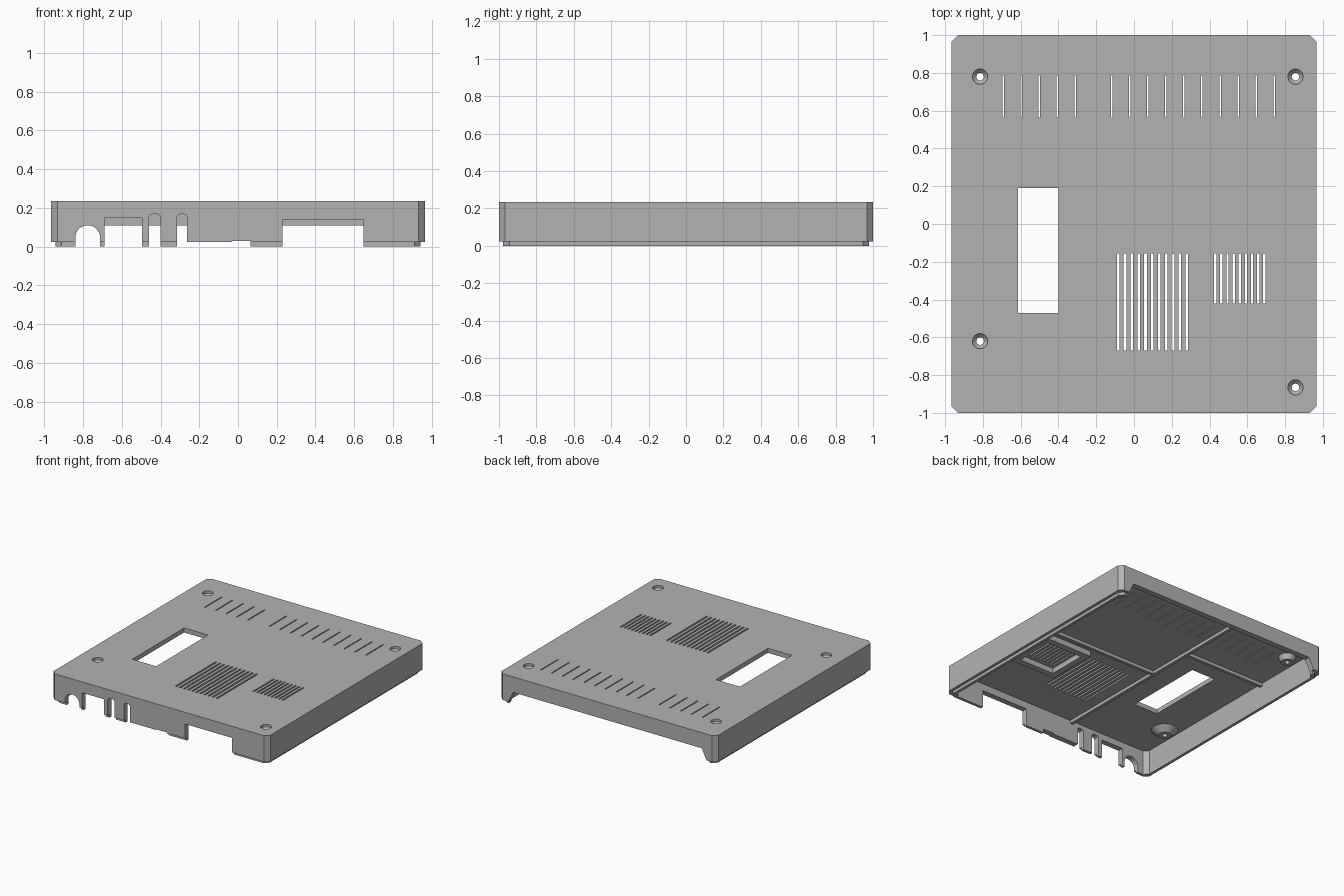
import bpy, bmesh, math

if "Cube" in bpy.data.objects:
    bpy.data.objects.remove(bpy.data.objects["Cube"])

grey = bpy.data.materials.new("plain grey")
grey.use_nodes = True
colour = (0.45, 0.45, 0.45, 1)
grey.diffuse_color = colour
grey.node_tree.nodes["Principled BSDF"].inputs["Base Color"].default_value = colour

HX, HY, TOP, LIP, WALL, CEIL = 0.965, 1.0, 0.235, 0.024, 0.045, 0.198


def finish(name, bm):
    bmesh.ops.recalc_face_normals(bm, faces=bm.faces)
    mesh = bpy.data.meshes.new(name)
    bm.to_mesh(mesh)
    bm.free()
    mesh.materials.append(grey)
    obj = bpy.data.objects.new(name, mesh)
    bpy.context.collection.objects.link(obj)
    return obj


def loft(bm, rings):
    loops = [[bm.verts.new(p) for p in ring] for ring in rings]
    n = len(loops[0])
    for a, b in zip(loops, loops[1:]):
        for i in range(n):
            j = (i + 1) % n
            bm.faces.new((a[i], a[j], b[j], b[i]))
    bm.faces.new(loops[0][::-1])
    bm.faces.new(loops[-1])


def outline(inset, z, c=0.033):
    """Rectangle with chamfered corners."""
    x, y = HX - inset, HY - inset
    return [(px, py, z) for px, py in (
        (x - c, -y), (x, c - y), (x, y - c), (x - c, y),
        (c - x, y), (-x, y - c), (-x, c - y), (c - x, -y))]


def box(bm, x0, x1, y0, y1, z0, z1):
    loft(bm, [[(x0, y0, z), (x1, y0, z), (x1, y1, z), (x0, y1, z)] for z in (z0, z1)])


def across(bm, profile, y0, y1):
    """Extrude an x-z profile along y."""
    loft(bm, [[(x, y, z) for x, z in profile] for y in (y0, y1)])


def turned(bm, x, y, profile, n=32):
    loft(bm, [[(x + r * math.cos(2 * math.pi * i / n), y + r * math.sin(2 * math.pi * i / n), z)
               for i in range(n)] for r, z in profile])


def cut(target, cutter):
    cutter.hide_render = True
    mod = target.modifiers.new("cut", 'BOOLEAN')
    mod.operation, mod.solver, mod.object = 'DIFFERENCE', 'EXACT', cutter
    mod.use_self = True
    bpy.context.view_layer.objects.active = target
    bpy.ops.object.modifier_apply(modifier=mod.name)
    bpy.data.objects.remove(cutter)


# Case shell with a stepped-in lower lip, hollowed from below
bm = bmesh.new()
loft(bm, [outline(0.022, 0), outline(0.022, LIP), outline(0, LIP), outline(0, TOP)])
case = finish("case_shell", bm)
bm = bmesh.new()
loft(bm, [outline(WALL, -0.1), outline(WALL, CEIL)])
cut(case, finish("cavity", bm))

# Underside ribs
bm = bmesh.new()
low = CEIL - 0.025
box(bm, -0.215, -0.19, -0.96, 0.96, low, CEIL + 0.01)
rib = finish("long_rib", bm)
bm = bmesh.new()
box(bm, -0.2, 0.925, -0.03, -0.005, low, CEIL + 0.01)
finish("left_cross_rib", bm)
bm = bmesh.new()
box(bm, -0.925, -0.2, 0.345, 0.37, low, CEIL + 0.01)
finish("right_cross_rib", bm)

# Raised frame around the small vent
bm = bmesh.new()
box(bm, 0.35, 0.76, -0.5, -0.08, 0.155, CEIL + 0.01)
frame = finish("vent_frame", bm)
bm = bmesh.new()
box(bm, 0.4, 0.71, -0.45, -0.13, 0.1, 0.3)
cut(frame, finish("frame_opening", bm))

# Conical screw bosses under the top
screws = [(-0.815, 0.78, 0.07), (0.855, 0.78, 0.062), (-0.815, -0.62, 0.11), (0.855, -0.865, 0.062)]
bosses = []
for x, y, r in screws:
    bm = bmesh.new()
    turned(bm, x, y, [(0.05, 0.155), (r, CEIL + 0.01)])
    bosses.append(finish("screw_boss", bm))


def screw_cutter():
    bm = bmesh.new()
    for x, y, r in screws:
        turned(bm, x, y, [(0.02, 0.05), (0.02, 0.195), (0.04, 0.215), (0.04, 0.3)])
    return finish("screw_holes", bm)


for part in [case] + bosses:
    cut(part, screw_cutter())

# Window and vent slots through the top
bm = bmesh.new()
box(bm, -0.613, -0.4, -0.47, 0.19, 0.1, 0.3)
slots = [(-0.693 + 0.0957 * i, 0.004, 0.565, 0.785) for i in range(16) if i != 5]
slots += [(-0.084 + 0.0363 * i, 0.007, -0.67, -0.155) for i in range(11)]
slots += [(0.43 + 0.0325 * i, 0.006, -0.42, -0.155) for i in range(9)]
for x, w, y0, y1 in slots:
    box(bm, x - w, x + w, y0, y1, 0.1, 0.3)
cut(case, finish("top_openings", bm))

# Front port openings
bm = bmesh.new()
for x0, x1, z, c in [(-0.69, -0.495, 0.147, 0), (0.23, 0.648, 0.141, 0),
                     (-0.46, -0.4, 0.167, 0.015), (-0.315, -0.262, 0.167, 0.015),
                     (-0.28, -0.025, LIP, 0), (-0.03, 0.065, 0.03, 0)]:
    profile = [(x0, -0.1), (x1, -0.1), (x1, z - c), (x0, z - c)]
    if c:
        profile[3:] = [(x1 - c / 3, z - c / 3), (x1 - c, z), (x0 + c, z),
                       (x0 + c / 3, z - c / 3), (x0, z - c)]
    across(bm, profile, -1.1, -0.9)
arch = [(-0.84, -0.1), (-0.712, -0.1)]
arch += [(-0.776 + 0.064 * math.cos(math.pi * i / 16), 0.046 + 0.064 * math.sin(math.pi * i / 16))
         for i in range(17)]
across(bm, arch, -1.1, -0.9)
# Wide rear opening with slanted ends
across(bm, [(-0.92, -0.05), (0.92, -0.05), (0.84, 0.11), (-0.84, 0.11)], 0.9, 1.1)
cut(case, finish("wall_openings", bm))

# Smooth only the round parts
for obj in [case] + bosses:
    bpy.ops.object.select_all(action='DESELECT')
    obj.select_set(True)
    bpy.context.view_layer.objects.active = obj
    bpy.ops.object.shade_smooth_by_angle(angle=math.radians(25))
